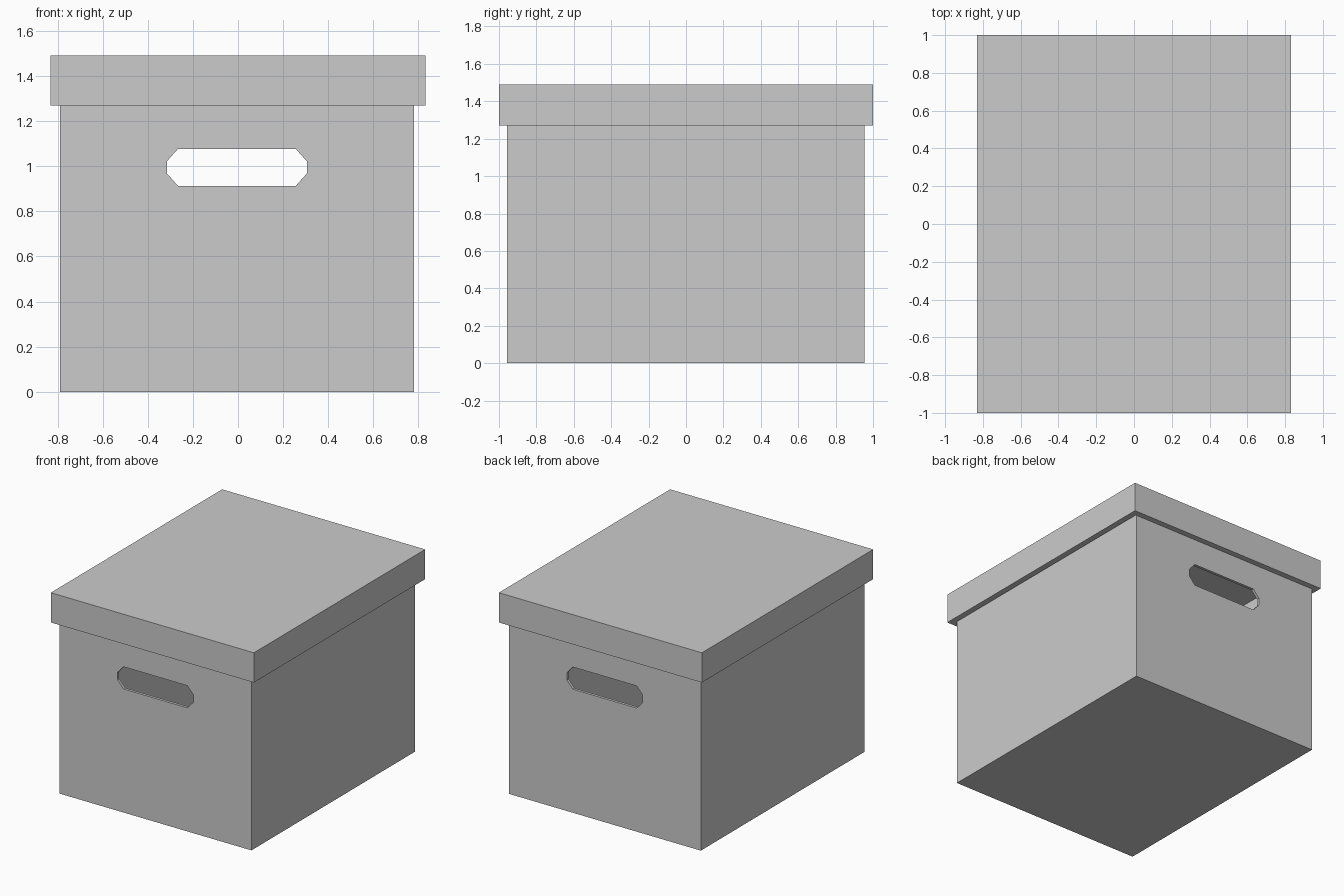
import bpy, bmesh
from mathutils import Vector

if "Cube" in bpy.data.objects:
    bpy.data.objects.remove(bpy.data.objects["Cube"])


def link(name, bm):
    mesh = bpy.data.meshes.new(name)
    bmesh.ops.recalc_face_normals(bm, faces=bm.faces)
    bm.to_mesh(mesh)
    bm.free()
    obj = bpy.data.objects.new(name, mesh)
    bpy.context.collection.objects.link(obj)
    return obj


def open_tray(name, low, high, open_z, thickness):
    """Hollow cuboid, open at the top (open_z=1) or bottom (open_z=-1)."""
    low, high = Vector(low), Vector(high)
    bm = bmesh.new()
    bmesh.ops.create_cube(bm, size=1)
    bmesh.ops.scale(bm, vec=high - low, verts=bm.verts)
    bmesh.ops.translate(bm, vec=(low + high) / 2, verts=bm.verts)
    bm.normal_update()
    opening = [f for f in bm.faces if f.normal.z * open_z > 0.9]
    bmesh.ops.delete(bm, geom=opening, context='FACES_ONLY')
    obj = link(name, bm)
    wall = obj.modifiers.new("wall", 'SOLIDIFY')
    wall.thickness = thickness
    wall.offset = -1
    wall.use_even_offset = True
    return obj


# Box body and overhanging lid
box = open_tray("box_body", (-0.79, -0.957, 0), (0.78, 0.955, 1.445), 1, 0.02)
lid = open_tray("lid", (-0.83, -1, 1.27), (0.83, 1, 1.49), -1, 0.043)

# Eight-sided prism that cuts the hand holes through front and back walls
cx, cz = -0.005, 0.995
hx, hz, dx, dz = 0.31, 0.082, 0.049, 0.055
profile = [(hx, -hz + dz), (hx, hz - dz), (hx - dx, hz), (-hx + dx, hz),
           (-hx, hz - dz), (-hx, -hz + dz), (-hx + dx, -hz), (hx - dx, -hz)]
bm = bmesh.new()
face = bm.faces.new([bm.verts.new((cx + x, -1.2, cz + z)) for x, z in profile])
ext = bmesh.ops.extrude_face_region(bm, geom=[face], use_keep_orig=True)
moved = [v for v in ext["geom"] if isinstance(v, bmesh.types.BMVert)]
bmesh.ops.translate(bm, vec=(0, 2.4, 0), verts=moved)
cutter = link("hand_hole_cutter", bm)
cutter.hide_render = True
cutter.display_type = 'WIRE'

holes = box.modifiers.new("hand_holes", 'BOOLEAN')
holes.operation = 'DIFFERENCE'
holes.solver = 'EXACT'
holes.object = cutter
